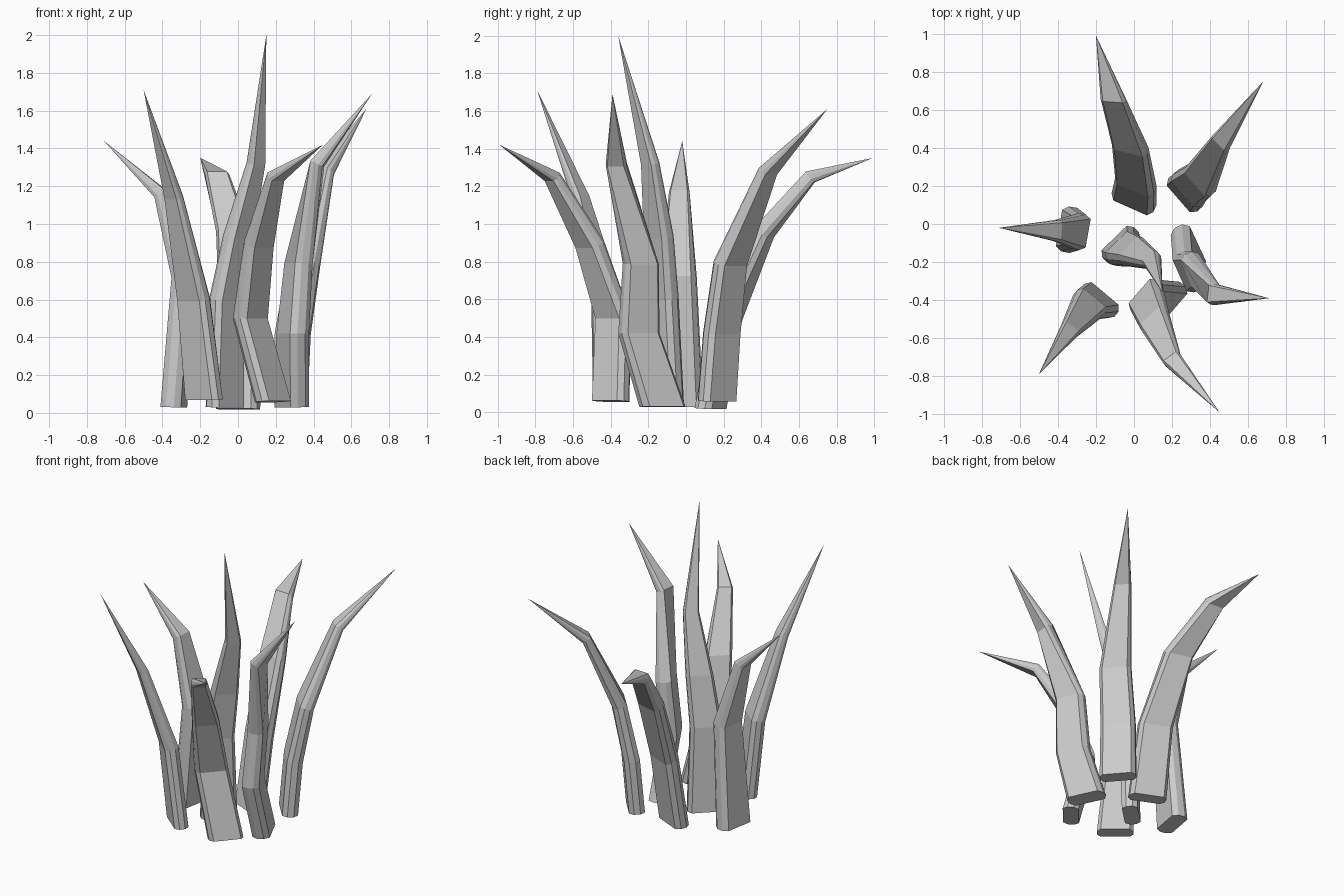
import bpy, bmesh
from math import cos, sin, radians
from mathutils import Vector

if "Cube" in bpy.data.objects:
    bpy.data.objects.remove(bpy.data.objects["Cube"])

# Chamfered rectangle cross-section: (along width, along thickness), half units
SECTION = [(-1, -.4), (-.8, -1), (.8, -1), (1, -.4), (1, .4), (.8, 1), (-.8, 1), (-1, .4)]


def blade(name, rings, tip):
    """Loft a blade; each ring is (x, y, z, width, thickness, width angle in degrees)."""
    pts = [Vector(r[:3]) for r in rings] + [Vector(tip)]
    bm = bmesh.new()
    loops = []
    for i, (x, y, z, w, t, a) in enumerate(rings):
        after = (pts[i + 1] - pts[i]).normalized()
        before = (pts[i] - pts[i - 1]).normalized() if i else after
        tangent = before + after
        if i == 0:
            tangent = Vector((0, 0, 1)) + after * .5
        across = Vector((cos(radians(a)), sin(radians(a)), 0))
        depth = tangent.cross(across).normalized()
        loops.append([bm.verts.new(pts[i] + across * (u * w / 2) + depth * (v * t / 2))
                      for u, v in SECTION])
    n = len(SECTION)
    bm.faces.new(loops[0])
    for lo, hi in zip(loops, loops[1:]):
        for k in range(n):
            bm.faces.new((lo[k], lo[(k + 1) % n], hi[(k + 1) % n], hi[k]))
    apex = bm.verts.new(pts[-1])
    for k in range(n):
        bm.faces.new((loops[-1][k], loops[-1][(k + 1) % n], apex))
    bmesh.ops.recalc_face_normals(bm, faces=bm.faces)
    me = bpy.data.meshes.new(name)
    bm.to_mesh(me)
    bm.free()
    bpy.context.collection.objects.link(bpy.data.objects.new(name, me))


# Back blades
blade("blade_back", [(0, .13, .02, .24, .10, -24), (.01, .22, .5, .22, .10, -22),
                     (-.02, .41, .95, .19, .09, -14), (-.11, .66, 1.25, .13, .07, -4)],
      (-.20, .99, 1.35))
blade("blade_back_right", [(.27, .165, .06, .23, .10, -49), (.29, .19, .42, .22, .10, -49),
                           (.35, .235, .79, .20, .09, -48), (.46, .435, 1.28, .11, .06, -46)],
      (.68, .75, 1.61))
# Side blades
blade("blade_left", [(-.34, -.03, .03, .24, .11, 80), (-.29, -.04, .72, .19, .10, 80),
                     (-.41, -.035, 1.16, .11, .07, 86)],
      (-.71, -.02, 1.44))
blade("blade_right", [(.285, -.125, .03, .25, .11, -65), (.29, -.25, .42, .22, .11, -66),
                      (.32, -.24, .79, .19, .10, -68), (.42, -.37, 1.32, .11, .07, -97)],
      (.71, -.39, 1.69))
# Front blades
blade("blade_front_left", [(-.18, -.40, .07, .23, .09, -40), (-.235, -.42, .6, .19, .09, -40),
                           (-.34, -.56, 1.14, .10, .06, -38)],
      (-.50, -.79, 1.71))
blade("blade_front", [(.185, -.40, .06, .22, .10, 49), (.065, -.385, .5, .21, .10, 49),
                      (.11, -.51, .89, .17, .09, 42), (.20, -.71, 1.25, .10, .06, 36)],
      (.45, -.99, 1.42))
# Tall middle blade
blade("blade_middle", [(-.07, -.11, .03, .23, .10, 44), (-.06, -.13, .6, .20, .10, 44),
                       (0, -.145, .93, .17, .09, 44), (.095, -.19, 1.32, .10, .06, 42)],
      (.15, -.36, 2.0))
